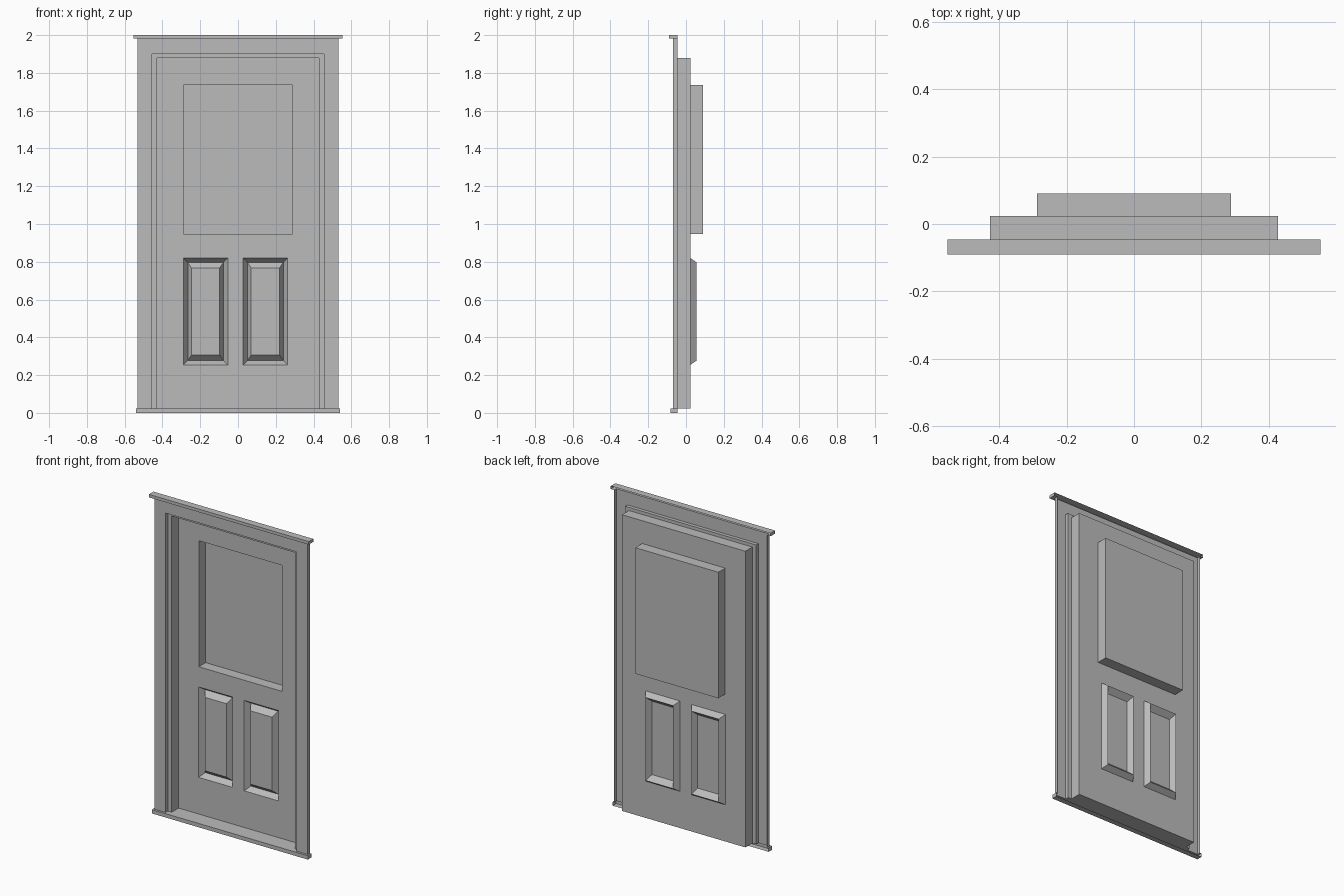
import bpy
import bmesh

cube = bpy.data.objects.get("Cube")
if cube:
    bpy.data.objects.remove(cube, do_unlink=True)

grey = bpy.data.materials.new("plain_grey")
grey.use_nodes = True
grey.diffuse_color = (0.5, 0.5, 0.5, 1)
grey.node_tree.nodes["Principled BSDF"].inputs["Base Color"].default_value = (0.5, 0.5, 0.5, 1)

# Depth levels from front to back
SILL_Y, LINTEL_Y, FRONT_Y, REBATE_Y = -0.081, -0.091, -0.068, -0.046
DOOR_Y, RIDGE_Y, WINDOW_Y = 0.023, 0.056, 0.091
# Heights and half widths
FLOOR, HEAD, TOP = 0.024, 1.981, 2.0
FRAME_W, LEAF_W = 0.531, 0.428
WINDOW = (-0.288, 0.288, 0.947, 1.737)
PANELS = {"right_panel": (-0.289, -0.054, 0.254, 0.82),
          "left_panel": (0.027, 0.263, 0.254, 0.82)}


def rect(x0, x1, z0, z1, y):
    """Upright rectangle, starting with its bottom edge."""
    return [(x0, y, z0), (x1, y, z0), (x1, y, z1), (x0, y, z1)]


def shrink(r, dx, dz):
    return (r[0] + dx, r[1] - dx, r[2] + dz, r[3] - dz)


def bridge(a, b, sides=(0, 1, 2, 3)):
    """Faces joining two rectangles along the chosen sides."""
    return [(a[i], a[(i + 1) % 4], b[(i + 1) % 4], b[i]) for i in sides]


def build(name, quads):
    """Weld the quads into one open shell that faces the front."""
    bm = bmesh.new()
    for q in quads:
        bm.faces.new([bm.verts.new(p) for p in q])
    bmesh.ops.remove_doubles(bm, verts=bm.verts, dist=0.0001)
    bmesh.ops.recalc_face_normals(bm, faces=bm.faces)
    if sum(f.normal.y * f.calc_area() for f in bm.faces) > 0:
        bmesh.ops.reverse_faces(bm, faces=bm.faces)
    bmesh.ops.dissolve_limit(bm, angle_limit=0.01, verts=bm.verts, edges=bm.edges)
    mesh = bpy.data.meshes.new(name)
    bm.to_mesh(mesh)
    bm.free()
    mesh.materials.append(grey)
    obj = bpy.data.objects.new(name, mesh)
    bpy.context.collection.objects.link(obj)
    return obj


# Frame: side returns, front face, stepped rebate and deep reveal
sides_and_head = (1, 2, 3)
outer_back = rect(-FRAME_W, FRAME_W, FLOOR, HEAD, REBATE_Y)
outer = rect(-FRAME_W, FRAME_W, FLOOR, HEAD, FRONT_Y)
opening = rect(-0.454, 0.454, FLOOR, 1.9, FRONT_Y)
rebate = rect(-0.454, 0.454, FLOOR, 1.9, REBATE_Y)
reveal = rect(-LEAF_W, LEAF_W, FLOOR, 1.88, REBATE_Y)
leaf = rect(-LEAF_W, LEAF_W, FLOOR, 1.88, DOOR_Y)
build("door_frame", bridge(outer_back, outer, (1, 3))
      + bridge(outer, opening, sides_and_head)
      + bridge(opening, rebate)
      + bridge(rebate, reveal, sides_and_head)
      + bridge(reveal, leaf))


# Lintel and sill: hollow mouldings, open at the back
def moulding(name, w, y, z_edge, z_wall):
    front = rect(-w, w, z_edge, z_wall, y)
    back = rect(-w, w, z_edge, z_wall, REBATE_Y)
    wall = rect(-w, w, z_edge, z_wall, FRONT_Y)
    quads = [front] + bridge(front, back, (0, 1, 3)) + bridge(front, wall, (2,))
    # Small ledges that stick out past the frame
    for s in (-1, 1):
        quads.append([(s * FRAME_W, FRONT_Y, z_wall), (s * w, FRONT_Y, z_wall),
                      (s * w, REBATE_Y, z_wall), (s * FRAME_W, REBATE_Y, z_wall)])
    build(name, quads)


moulding("lintel", 0.554, LINTEL_Y, TOP, HEAD)
moulding("sill", 0.541, SILL_Y, 0.0, FLOOR)

# Door leaf: a sheet with holes for the window and panels
holes = [WINDOW] + list(PANELS.values())
xs = sorted({-LEAF_W, LEAF_W} | {x for h in holes for x in h[:2]})
zs = sorted({FLOOR, 1.88} | {z for h in holes for z in h[2:]})
cells = []
for x0, x1 in zip(xs, xs[1:]):
    for z0, z1 in zip(zs, zs[1:]):
        cx, cz = (x0 + x1) / 2, (z0 + z1) / 2
        if not any(h[0] < cx < h[1] and h[2] < cz < h[3] for h in holes):
            cells.append(rect(x0, x1, z0, z1, DOOR_Y))
build("door_leaf", cells)

# Window: deep square recess
pane = rect(*WINDOW, WINDOW_Y)
build("window_recess", bridge(rect(*WINDOW, DOOR_Y), pane) + [pane])

# Lower panels: V groove around a raised field
for name, r in PANELS.items():
    edge = rect(*r, DOOR_Y)
    groove = rect(*shrink(r, 0.023, 0.023), RIDGE_Y)
    field = rect(*shrink(r, 0.043, 0.053), DOOR_Y)
    build(name, bridge(edge, groove) + bridge(groove, field) + [field])
